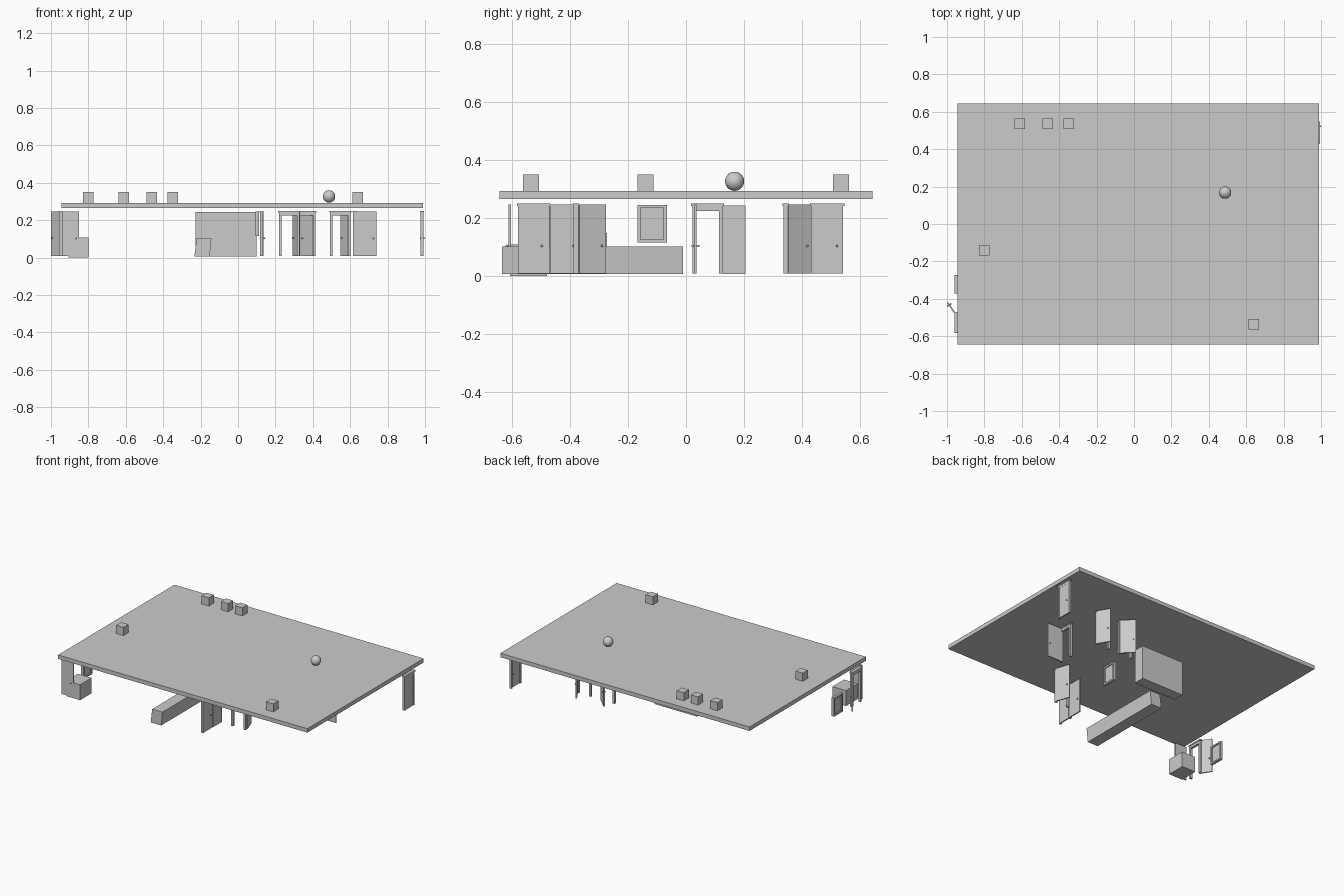
import bpy, bmesh, math
from mathutils import Matrix, Vector

if "Cube" in bpy.data.objects:
    bpy.data.objects.remove(bpy.data.objects["Cube"])


def finish(name, bm):
    bmesh.ops.recalc_face_normals(bm, faces=bm.faces)
    me = bpy.data.meshes.new(name)
    bm.to_mesh(me)
    bm.free()
    ob = bpy.data.objects.new(name, me)
    bpy.context.collection.objects.link(ob)
    return ob


def add_box(bm, lo, hi, mat=Matrix()):
    size = [b - a for a, b in zip(lo, hi)]
    mid = [(a + b) / 2 for a, b in zip(lo, hi)]
    m = mat @ Matrix.Translation(mid) @ Matrix.Diagonal((*size, 1))
    bmesh.ops.create_cube(bm, size=1, matrix=m)


def box(name, lo, hi):
    bm = bmesh.new()
    add_box(bm, lo, hi)
    return finish(name, bm)


def along(a, b):
    """Local frame: x runs from point a to point b on the floor plan."""
    d = Vector(b) - Vector(a)
    m = Matrix.Translation((a[0], a[1], 0)) @ Matrix.Rotation(math.atan2(d.y, d.x), 4, 'Z')
    return m, d.length


def door_leaf(name, hinge, free, top=0.245):
    m, w = along(hinge, free)
    bm = bmesh.new()
    add_box(bm, (0, -0.004, 0.008), (w, 0.004, top), m)
    # handle stem and knob on each side
    for s in (-1, 1):
        y0, y1 = sorted((s * 0.004, s * 0.009))
        add_box(bm, (w - 0.018, y0, 0.102), (w - 0.014, y1, 0.106), m)
        bmesh.ops.create_uvsphere(bm, u_segments=10, v_segments=6, radius=0.004,
                                  matrix=m @ Matrix.Translation((w - 0.016, s * 0.010, 0.104)))
    return finish(name, bm)


def door_frame(name, a, b):
    m, w = along(a, b)
    bm = bmesh.new()
    for x in (0, w - 0.014):
        add_box(bm, (x, -0.008, 0.008), (x + 0.014, 0.008, 0.225), m)
    add_box(bm, (0, -0.008, 0.225), (w, 0.008, 0.241), m)
    add_box(bm, (-0.004, -0.011, 0.241), (w + 0.004, 0.011, 0.250), m)
    return finish(name, bm)


def window(name, a, b, z0, z1):
    m, w = along(a, b)
    bm = bmesh.new()
    t = 0.011
    for x in (0, w - t):
        add_box(bm, (x, -0.009, z0), (x + t, 0.009, z1), m)
    for z in (z0, z1 - t):
        add_box(bm, (t, -0.009, z), (w - t, 0.009, z + t), m)
    add_box(bm, (t, -0.002, z0 + t), (w - t, 0.002, z1 - t), m)
    return finish(name, bm)


# Roof slab and the markers standing on it
box("slab", (-0.945, -0.645, 0.265), (0.99, 0.645, 0.293))
for i, (x, y) in enumerate([(-0.61, 0.535), (-0.46, 0.535), (-0.35, 0.535),
                            (-0.80, -0.14), (0.64, -0.535)]):
    box(f"marker_cube_{i + 1}", (x - 0.028, y - 0.028, 0.293), (x + 0.028, y + 0.028, 0.35))

bm = bmesh.new()
bmesh.ops.create_uvsphere(bm, u_segments=32, v_segments=16, radius=0.033,
                          matrix=Matrix.Translation((0.487, 0.168, 0.327)))
for f in bm.faces:
    f.smooth = True
finish("marker_ball", bm)

# Furniture blocks
box("cabinet", (-0.228, 0.127, 0.006), (0.10, 0.205, 0.243))
box("low_block", (-0.907, -0.608, 0.0), (-0.80, -0.48, 0.108))

# Long counter, leaning slightly sideways
bm = bmesh.new()
prof = [(-0.233, 0.006), (-0.152, 0.006), (-0.142, 0.102), (-0.222, 0.102)]
face = bm.faces.new([bm.verts.new((x, -0.635, z)) for x, z in prof])
ext = bmesh.ops.extrude_face_region(bm, geom=[face])
bmesh.ops.translate(bm, vec=(0, 0.625, 0),
                    verts=[v for v in ext["geom"] if isinstance(v, bmesh.types.BMVert)])
finish("long_counter", bm)

# Door frames
frames = {
    "east": ((0.983, 0.432), (0.983, 0.543)),
    "inner_east": ((0.622, 0.022), (0.622, 0.128)),
    "north_right": ((0.492, 0.345), (0.602, 0.345)),
    "north_left": ((0.308, 0.345), (0.415, 0.345)),
    "south": ((0.218, -0.380), (0.330, -0.380)),
    "middle": ((0.125, -0.580), (0.125, -0.472)),
    "west": ((-0.950, -0.580), (-0.950, -0.475)),
}
for n, (a, b) in frames.items():
    door_frame(f"{n}_door_frame", a, b)

# Door leaves, from hinge to free edge
leaves = {
    "east": ((0.986, 0.442), (0.986, 0.538)),
    "inner_east": ((0.630, 0.033), (0.740, 0.033)),
    "north_right": ((0.598, 0.352), (0.552, 0.428)),
    "north_left": ((0.412, 0.352), (0.338, 0.424)),
    "south": ((0.328, -0.370), (0.296, -0.278)),
    "middle": ((0.130, -0.566), (0.130, -0.482)),
    "side": ((0.132, -0.470), (0.132, -0.372)),
    "west": ((-0.950, -0.488), (-0.997, -0.420)),
    "corner": ((-0.940, -0.609), (-0.850, -0.609)),
}
for n, (a, b) in leaves.items():
    door_leaf(f"{n}_door_leaf", a, b, 0.225 if n == "middle" else 0.247)

# Windows
window("inner_window", (0.103, -0.168), (0.103, -0.066), 0.115, 0.245)
window("west_window", (-0.950, -0.371), (-0.950, -0.272), 0.018, 0.148)
